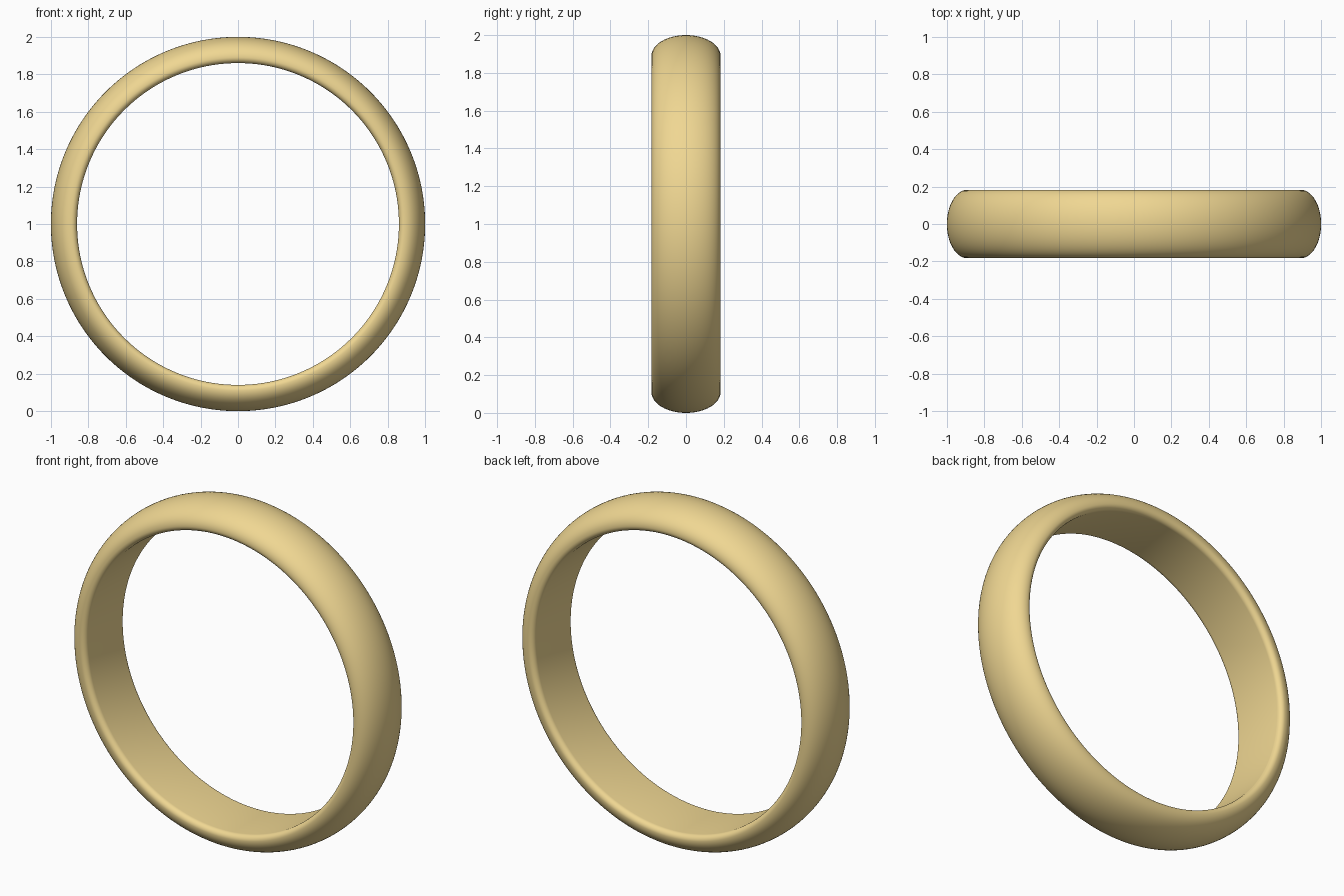
import bpy, bmesh
from math import sin, cos, pi

if "Cube" in bpy.data.objects:
    bpy.data.objects.remove(bpy.data.objects["Cube"])

SEGMENTS = 192
HALF_WIDTH = 0.183
SHOULDER = 0.89      # radius where the sides are widest
OUTER, INNER = 1.0, 0.86
FILLET = 0.03        # softened inner edge

# Cross-section as (y, radius): domed outside, rounded inner edges, flat bore
profile = [(-HALF_WIDTH * cos(pi * i / 32),
            SHOULDER + (OUTER - SHOULDER) * sin(pi * i / 32)) for i in range(33)]
edge = [(HALF_WIDTH - FILLET * (1 - cos(pi * i / 16)),
         SHOULDER - (SHOULDER - INNER) * sin(pi * i / 16)) for i in range(1, 9)]
profile += edge + [(-y, r) for y, r in reversed(edge)]

# Sweep the cross-section round the y axis
bm = bmesh.new()
rings = []
for s in range(SEGMENTS):
    a = 2 * pi * s / SEGMENTS
    rings.append([bm.verts.new((r * cos(a), y, 1 + r * sin(a))) for y, r in profile])
n = len(profile)
for s in range(SEGMENTS):
    here, after = rings[s], rings[(s + 1) % SEGMENTS]
    for i in range(n):
        j = (i + 1) % n
        bm.faces.new((here[i], here[j], after[j], after[i]))
bmesh.ops.recalc_face_normals(bm, faces=bm.faces)
for f in bm.faces:
    f.smooth = True

mesh = bpy.data.meshes.new("ring_band")
bm.to_mesh(mesh)
bm.free()
band = bpy.data.objects.new("ring_band", mesh)
bpy.context.collection.objects.link(band)

# Gold
gold = bpy.data.materials.new("gold")
gold.diffuse_color = (0.87, 0.68, 0.29, 1)
gold.use_nodes = True
gold.node_tree.nodes["Principled BSDF"].inputs["Base Color"].default_value = gold.diffuse_color
mesh.materials.append(gold)
